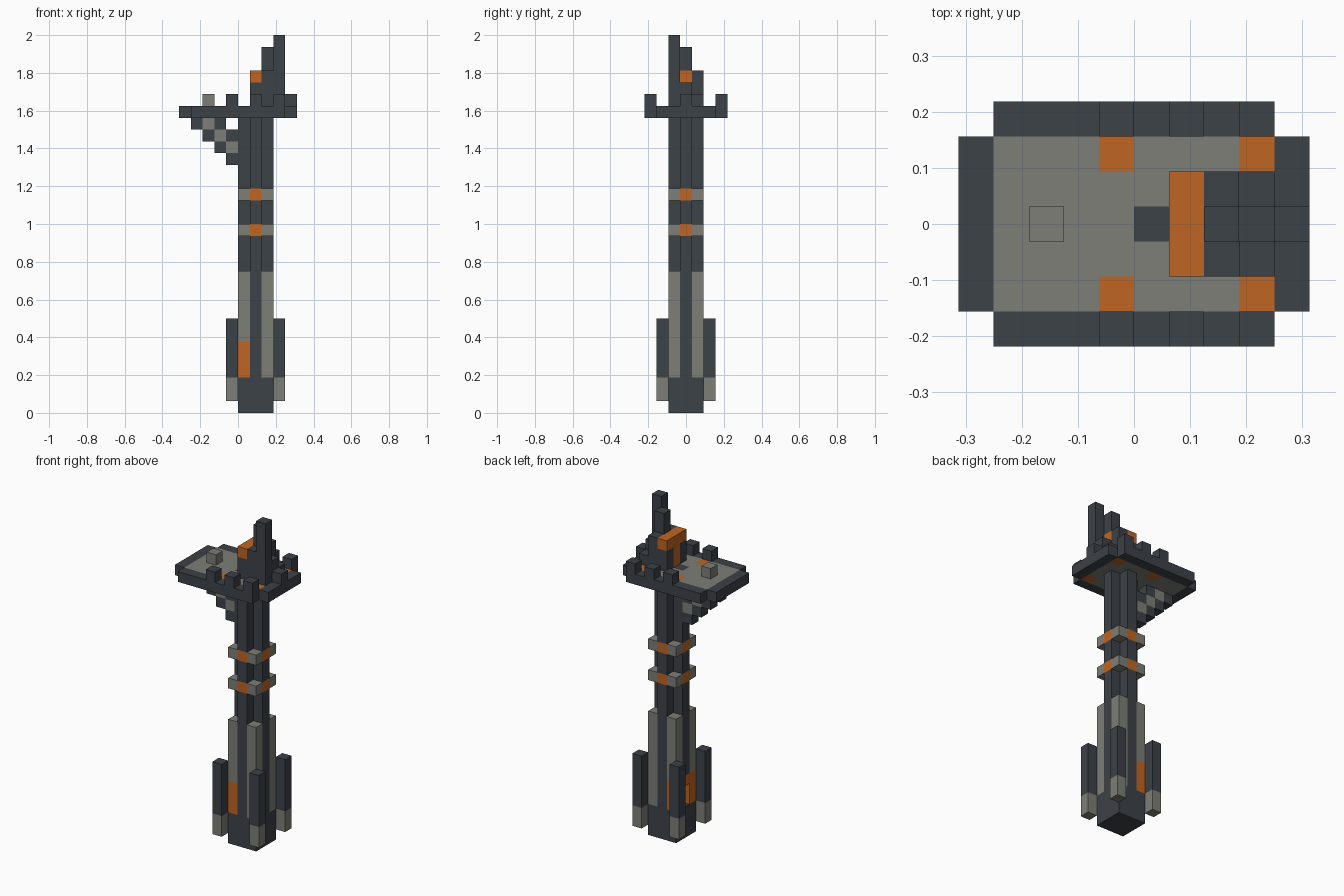
import bpy
import bmesh
from mathutils import Vector

if "Cube" in bpy.data.objects:
    bpy.data.objects.remove(bpy.data.objects["Cube"], do_unlink=True)

U = 2 / 32                                   # one block
ORIGIN = Vector((-5 * U, -3.5 * U, 0))       # corner of block (0, 0, 0)
DARK, GREY, ORANGE = range(3)


def material(name, colour):
    m = bpy.data.materials.new(name)
    m.use_nodes = True
    m.diffuse_color = (*colour, 1)
    bsdf = m.node_tree.nodes["Principled BSDF"]
    bsdf.inputs["Base Color"].default_value = (*colour, 1)
    bsdf.inputs["Roughness"].default_value = 0.9
    return m


MATS = [material("dark slate", (0.046, 0.054, 0.064)),
        material("warm grey stone", (0.21, 0.21, 0.185)),
        material("rust orange", (0.52, 0.13, 0.016))]


def part(name, xs, ys, zs, rule=lambda i, j, k: DARK):
    """Blocks in the given index ranges (end included); rule gives colour or None."""
    cells = {}
    for i in range(xs[0], xs[1] + 1):
        for j in range(ys[0], ys[1] + 1):
            for k in range(zs[0], zs[1] + 1):
                colour = rule(i, j, k)
                if colour is not None:
                    cells[i, j, k] = colour
    bm = bmesh.new()
    for cell, colour in cells.items():
        centre = Vector(cell) + Vector((0.5, 0.5, 0.5))
        for axis in range(3):
            for side in (-1, 1):
                n = Vector((0, 0, 0))
                n[axis] = side
                if tuple(int(c + d) for c, d in zip(cell, n)) in cells:
                    continue                 # hidden between two blocks
                a = Vector((0, 0, 0))
                a[(axis + 1) % 3] = 0.5
                b = n.cross(a)
                quad = [centre + n / 2 + s * a + t * b
                        for s, t in ((1, 1), (-1, 1), (-1, -1), (1, -1))]
                face = bm.faces.new([bm.verts.new(p * U + ORIGIN) for p in quad])
                face.material_index = colour
    bmesh.ops.remove_doubles(bm, verts=bm.verts, dist=U / 100)
    bmesh.ops.recalc_face_normals(bm, faces=bm.faces)
    mesh = bpy.data.meshes.new(name)
    bm.to_mesh(mesh)
    bm.free()
    for m in MATS:
        mesh.materials.append(m)
    obj = bpy.data.objects.new(name, mesh)
    bpy.context.collection.objects.link(obj)
    return obj


def is_corner(i, j):
    return i != 6 and j != 3


# Base, and lower shaft with grey corner posts and an arched doorway
def lower_rule(i, j, k):
    if i == 5 and k <= 5:
        return None if j == 3 and k < 5 else ORANGE
    return GREY if is_corner(i, j) else DARK


part("base", (5, 7), (2, 4), (0, 2))
part("lower_shaft", (5, 7), (2, 4), (3, 11), lower_rule)


# Cross-shaped upper shaft with two banded rings
def upper_rule(i, j, k):
    if k in (15, 18):
        if is_corner(i, j):
            return GREY
        return DARK if (i, j) == (6, 3) else ORANGE
    return None if is_corner(i, j) else DARK


part("upper_shaft", (5, 7), (2, 4), (12, 24), upper_rule)

# Four buttress posts with grey feet
for side, i in (("right", 4), ("left", 8)):
    for end, j in (("front", 1), ("back", 5)):
        part(f"{end}_{side}_buttress", (i, i), (j, j), (1, 7),
             lambda i, j, k: GREY if k < 3 else DARK)


# Stepped diagonal bracket under the overhang
def bracket_rule(i, j, k):
    return {25: DARK, 26: GREY, 27: DARK}.get(i + k)


part("bracket", (1, 4), (3, 3), (21, 24), bracket_rule)


# Platform: dark rim without corners, grey floor, orange lamps
def platform_rule(i, j, k):
    rim_x, rim_y = i in (0, 9), j in (0, 6)
    if rim_x and rim_y:
        return None
    if rim_x or rim_y or (i, j) == (5, 3):
        return DARK
    return ORANGE if i in (4, 8) and j in (1, 5) else GREY


part("platform", (0, 9), (0, 6), (25, 25), platform_rule)

# Battlements and the small stone block on the floor
for i in (4, 6, 8):
    for end, j in (("front", 0), ("back", 6)):
        part(f"{end}_battlement", (i, i), (j, j), (26, 26))
part("side_battlement", (9, 9), (3, 3), (26, 26))
part("floor_block", (2, 2), (3, 3), (26, 26), lambda i, j, k: GREY)

# Turret: columns of stepped height, orange lintel and door
TOPS = {(7, 2): 28, (7, 3): 30, (7, 4): 28, (8, 2): 31, (8, 3): 27, (8, 4): 26}


def turret_rule(i, j, k):
    if k > TOPS.get((i, j), 28):
        return None
    if i == 6 and (k == 28 or j == 3):
        return ORANGE
    return ORANGE if (i, j, k) == (7, 3, 28) else DARK


part("turret", (6, 8), (2, 4), (26, 31), turret_rule)
